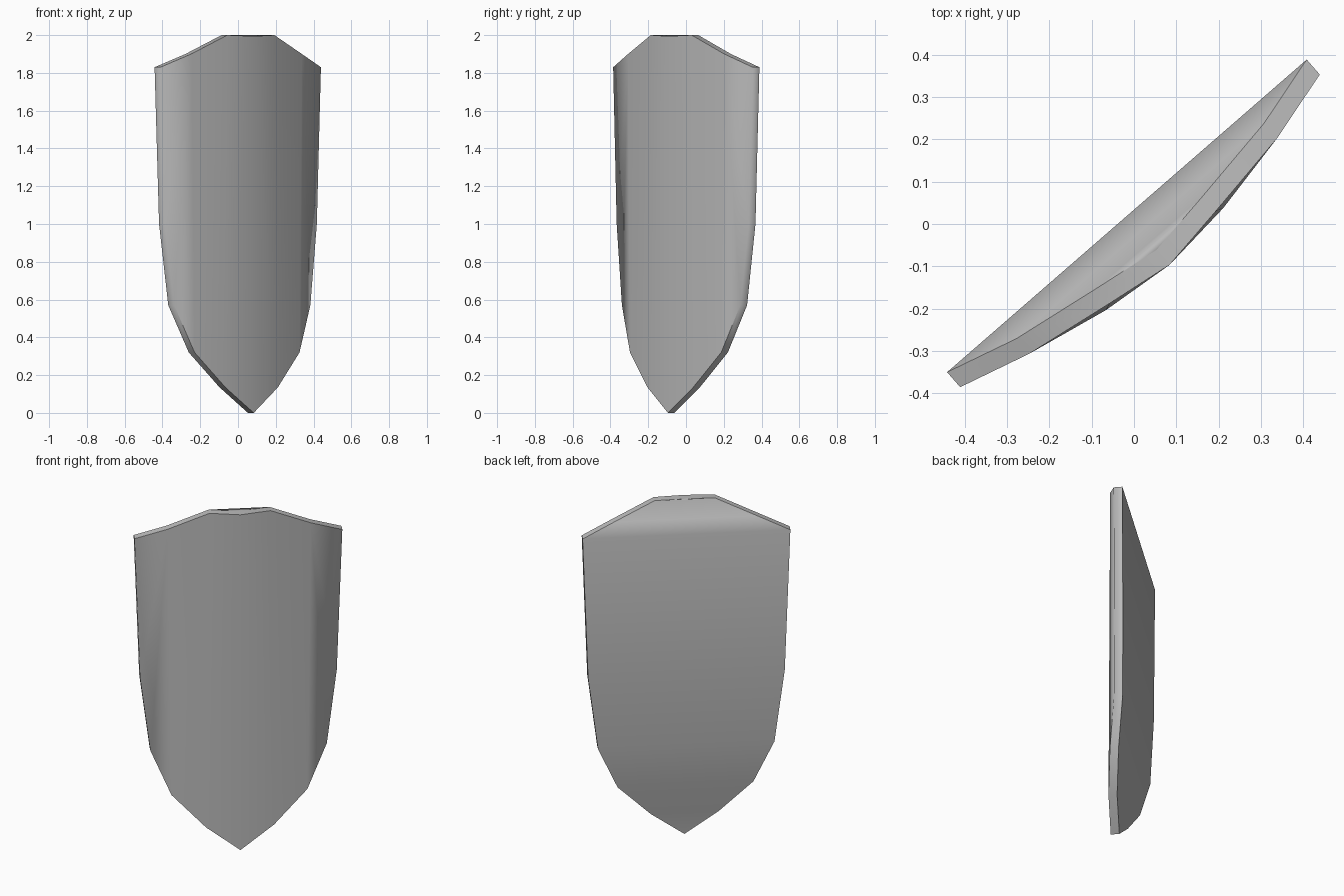
import bpy, bmesh, math
from mathutils import Matrix

if "Cube" in bpy.data.objects:
    bpy.data.objects.remove(bpy.data.objects["Cube"])

THICKNESS = 0.047
TURN = math.radians(41)

# half outline from top centre, round the side, to the tip: (across, height, bulge)
half = [(0, 1.994, .128), (.165, 2.0, .104), (.388, 1.9, .069),
        (.563, 1.83, .0215), (.533, 1.0, .023), (.478, .57, .034),
        (.368, .32, .073), (.184, .135, .110), (0, 0, .127)]
last = len(half) - 1

bm = bmesh.new()


def outline(side, offset, shared):
    """Vertices of one half outline; centre vertices are shared by both halves."""
    verts = []
    for i, (u, z, v) in enumerate(half):
        if i in (0, last) and shared:
            verts.append(shared[i])
        else:
            verts.append(bm.verts.new((side * u, offset - v, z)))
    return verts


front_r = outline(1, 0, None)
front_l = outline(-1, 0, front_r)
back_r = outline(1, THICKNESS, None)
back_l = outline(-1, THICKNESS, back_r)

# curved front panels and rim
for f, b in ((front_r, back_r), (front_l, back_l)):
    for ids in ((0, 1, 7, 8), (1, 2, 6, 7), (2, 3, 4), (2, 4, 5), (2, 5, 6)):
        bm.faces.new([f[i] for i in ids])
    for i in range(last):
        bm.faces.new((f[i], f[i + 1], b[i + 1], b[i]))

# back, spanned straight from side to side
bm.faces.new((back_r[0], back_l[1], back_r[1]))
for i in range(1, last - 1):
    bm.faces.new((back_r[i], back_l[i], back_l[i + 1], back_r[i + 1]))
bm.faces.new((back_r[last - 1], back_l[last - 1], back_r[last]))

bmesh.ops.recalc_face_normals(bm, faces=bm.faces[:])
for face in bm.faces:
    face.smooth = True

# crisp rim, except the upper sides which blend into the front
for ring, is_front in ((front_r, True), (front_l, True), (back_r, False), (back_l, False)):
    for i in range(last):
        if not (is_front and i in (3, 4)):
            bm.edges.get((ring[i], ring[i + 1])).smooth = False
for f, b in ((front_r, back_r), (front_l, back_l)):
    bm.edges.get((f[3], b[3])).smooth = False
bm.edges.get((front_r[last], back_r[last])).smooth = False

bm.transform(Matrix.Rotation(TURN, 4, 'Z'))
mesh = bpy.data.meshes.new("shield")
bm.to_mesh(mesh)
bm.free()

grey = bpy.data.materials.new("plain grey")
grey.diffuse_color = (0.5, 0.5, 0.5, 1)
grey.use_nodes = True
grey.node_tree.nodes["Principled BSDF"].inputs["Base Color"].default_value = grey.diffuse_color
mesh.materials.append(grey)
bpy.context.collection.objects.link(bpy.data.objects.new("shield", mesh))
